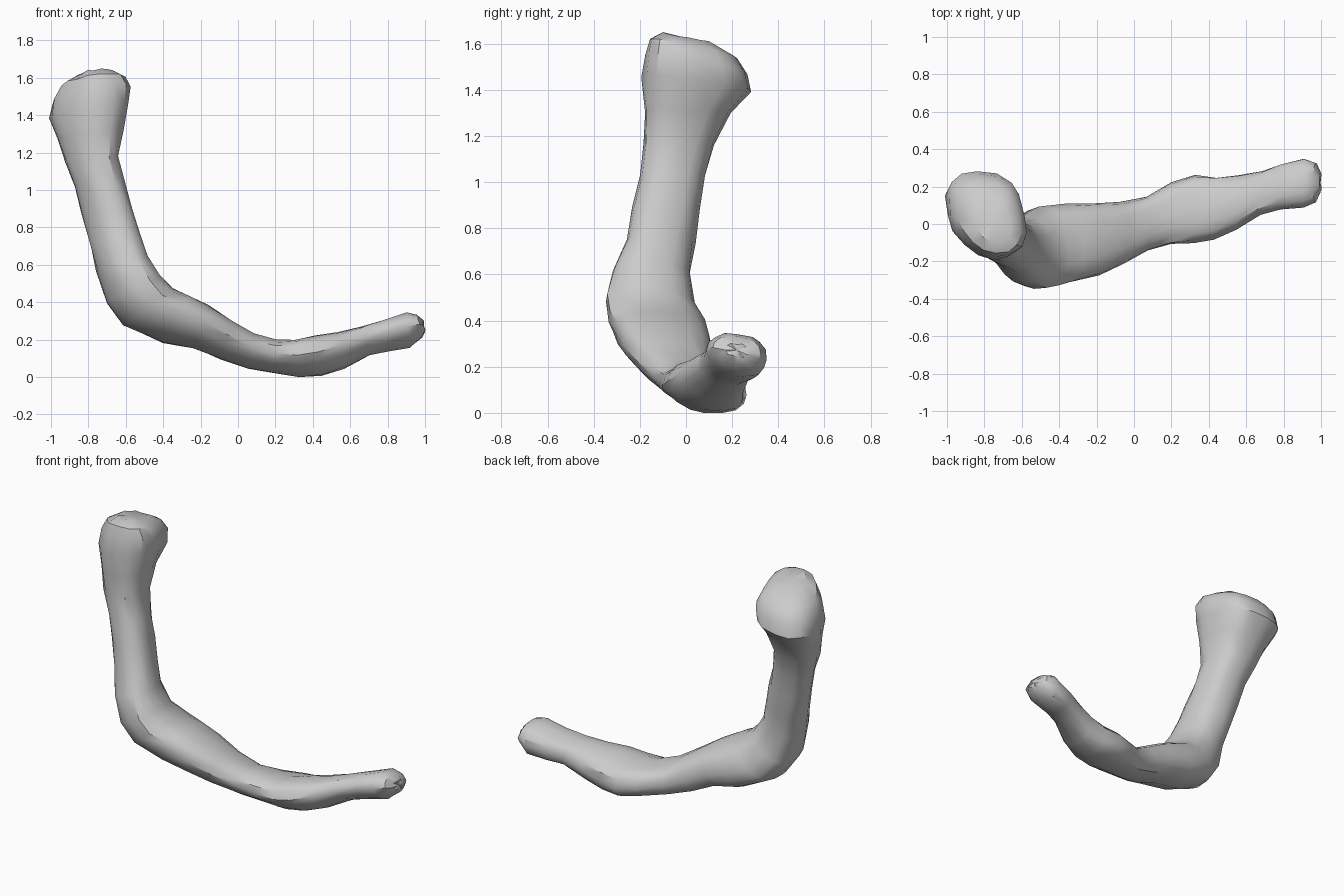
import bpy, bmesh, math, random
from mathutils import Vector

random.seed(4)
cube = bpy.data.objects.get("Cube")
if cube:
    bpy.data.objects.remove(cube, do_unlink=True)

# One flat colour
grey = bpy.data.materials.new("bone_grey")
grey.use_nodes = True
colour = (0.6, 0.6, 0.6, 1.0)
grey.diffuse_color = colour
grey.node_tree.nodes["Principled BSDF"].inputs["Base Color"].default_value = colour

# Cross-sections: inner x, z, outer x, z, front y, back y
shaft_sections = [
    (-.66, 1.63, -.85, 1.62, -.1, .12),
    (-.61, 1.6, -.94, 1.57, -.16, .22),
    (-.58, 1.54, -.98, 1.5, -.18, .27),
    (-.59, 1.45, -1, 1.4, -.19, .28),
    (-.62, 1.32, -.96, 1.28, -.18, .19),
    (-.64, 1.18, -.92, 1.15, -.18, .12),
    (-.61, 1.04, -.87, 1.02, -.2, .08),
    (-.57, .9, -.83, .87, -.23, .06),
    (-.53, .77, -.79, .72, -.26, .04),
    (-.49, .65, -.75, .57, -.32, .02),
    (-.42, .54, -.7, .4, -.35, .04),
    (-.35, .47, -.61, .28, -.34, .09),
]
arm_sections = [
    (-.27, .44, -.4, .19, -.31, .11),
    (-.16, .38, -.24, .16, -.28, .11),
    (-.03, .3, -.1, .1, -.21, .12),
    (.08, .23, .05, .05, -.14, .15),
    (.2, .2, .2, .02, -.11, .22),
    (.31, .2, .33, 0, -.1, .26),
    (.42, .22, .45, .01, -.08, .25),
    (.54, .24, .57, .05, -.03, .26),
    (.66, .27, .7, .12, .05, .28),
    (.77, .3, .8, .14, .08, .32),
    (.9, .34, .92, .16, .09, .35),
    (.96, .33, .98, .21, .12, .32),
    (.99, .3, 1, .24, .17, .27),
]
SIDES = 16
LEAN = 0.22


def section_point(angle):
    """Rounded-square outline: crisp inner back edge, rounder outer front."""
    c, s = math.cos(angle), math.sin(angle)
    if s > 0:
        power = 2.8 if c > 0 else 2.3
    else:
        power = 2.2 if c > 0 else 1.9
    u = math.copysign(abs(c) ** (2 / power), c)
    v = math.copysign(abs(s) ** (2 / power), s)
    # The front side leans towards the inside of the bend
    return u - LEAN * v, v


def add_ring(bm, section):
    inner_x, inner_z, outer_x, outer_z, front, back = section
    inner = Vector((inner_x, 0, inner_z))
    outer = Vector((outer_x, 0, outer_z))
    centre = (inner + outer) / 2 + Vector((0, (front + back) / 2, 0))
    across = (inner - outer) / 2
    depth = Vector((0, (back - front) / 2, 0))
    ring = []
    for i in range(SIDES):
        u, v = section_point(math.tau * i / SIDES)
        point = centre + across * u + depth * v
        # Slight unevenness of the natural surface
        point += Vector([random.uniform(-1, 1) for _ in range(3)]) * 0.005
        # The head slopes down towards the back
        tilt = min(max((point.z - 1.3) / 0.25, 0), 1)
        point.z -= 0.2 * tilt * point.y
        point.z = max(point.z, 0)
        ring.append(bm.verts.new(point))
    return ring


# Loft the bone through all sections and close both ends
bm = bmesh.new()
rings = [add_ring(bm, section) for section in shaft_sections + arm_sections]
for first, second in zip(rings, rings[1:]):
    for i in range(SIDES):
        j = (i + 1) % SIDES
        bm.faces.new((first[i], first[j], second[j], second[i]))
for ring in (rings[0], rings[-1]):
    cap = bm.faces.new(ring)
    bmesh.ops.poke(bm, faces=[cap])
bmesh.ops.recalc_face_normals(bm, faces=bm.faces[:])

mesh = bpy.data.meshes.new("curved_bone")
bm.to_mesh(mesh)
bm.free()
mesh.materials.append(grey)
bone = bpy.data.objects.new("curved_bone", mesh)
bpy.context.collection.objects.link(bone)

# Smooth shading with the ridges kept sharp
bpy.ops.object.select_all(action="DESELECT")
bone.select_set(True)
bpy.context.view_layer.objects.active = bone
bpy.ops.object.shade_smooth_by_angle(angle=math.radians(35))
